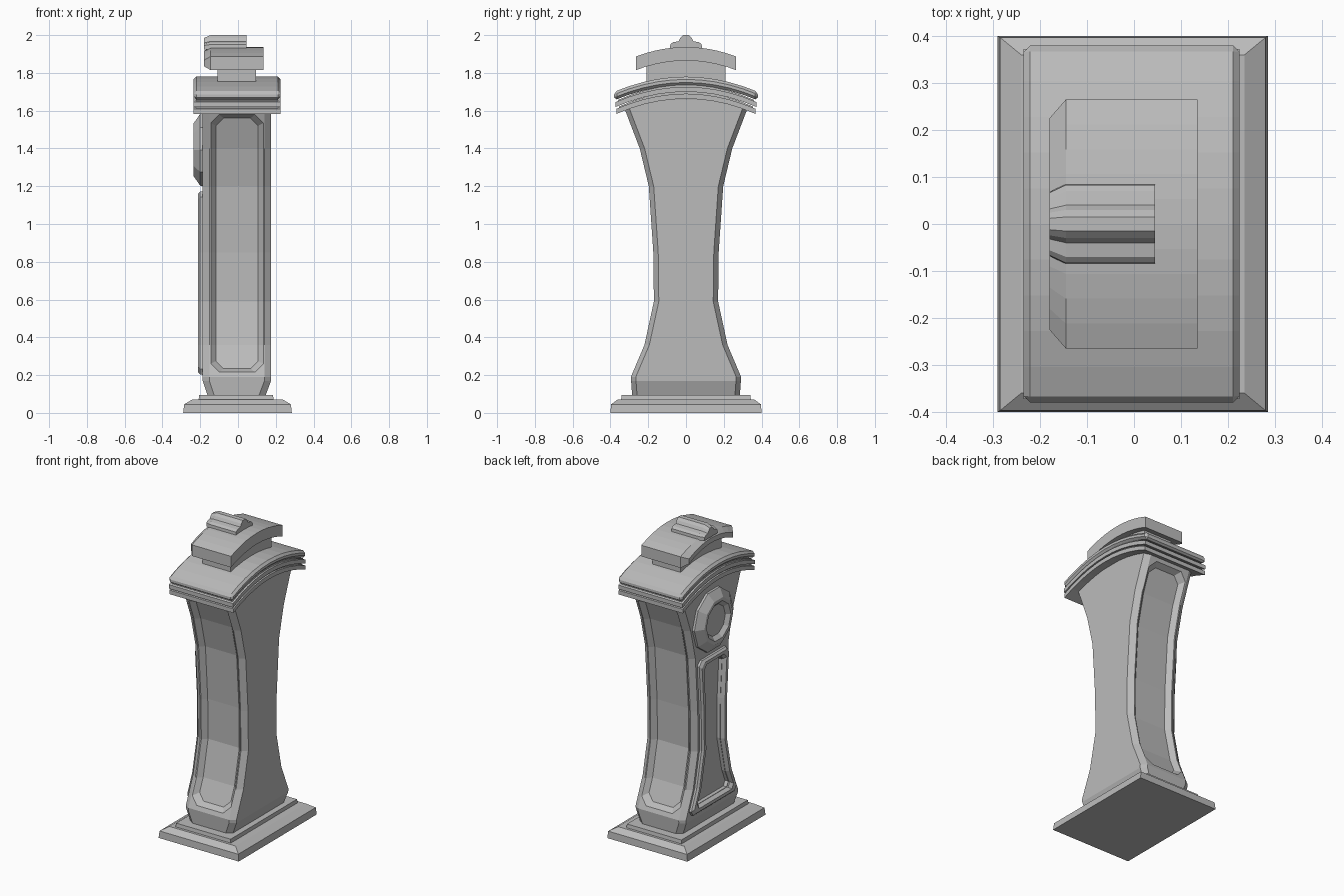
import bpy, bmesh, math

cube = bpy.data.objects.get("Cube")
if cube:
    bpy.data.objects.remove(cube, do_unlink=True)

grey = bpy.data.materials.new("plain grey")
grey.use_nodes = True
grey.diffuse_color = (0.5, 0.5, 0.5, 1)
grey.node_tree.nodes["Principled BSDF"].inputs["Base Color"].default_value = grey.diffuse_color

# Hourglass half width by height
WAIST = [(0.09, 0.285), (0.19, 0.292), (0.36, 0.22), (0.59, 0.17), (0.85, 0.173),
         (1.2, 0.197), (1.4, 0.245), (1.61, 0.325)]


def width(z):
    for (z0, w0), (z1, w1) in zip(WAIST, WAIST[1:]):
        if z <= z1:
            return w0 + (w1 - w0) * (z - z0) / (z1 - z0)
    return WAIST[-1][1]


def stack(name, rings, closed=False):
    """Skin a series of matching point rings; ends are capped unless closed."""
    bm = bmesh.new()
    loops = [[bm.verts.new(p) for p in ring] for ring in rings]
    n = len(loops[0])
    pairs = list(zip(loops, loops[1:]))
    if closed:
        pairs.append((loops[-1], loops[0]))
    for a, b in pairs:
        for i in range(n):
            j = (i + 1) % n
            bm.faces.new((a[i], a[j], b[j], b[i]))
    if not closed:
        for loop in (loops[0], loops[-1]):
            for i in range(n // 2 - 1):
                bm.faces.new((loop[i], loop[i + 1], loop[n - 2 - i], loop[n - 1 - i]))
    bmesh.ops.recalc_face_normals(bm, faces=bm.faces)
    mesh = bpy.data.meshes.new(name)
    bm.to_mesh(mesh)
    bm.free()
    mesh.materials.append(grey)
    ob = bpy.data.objects.new(name, mesh)
    bpy.context.collection.objects.link(ob)
    return ob


def cut(target, cutter):
    cutter.hide_render = True
    mod = target.modifiers.new("recess", "BOOLEAN")
    mod.operation, mod.object, mod.solver = "DIFFERENCE", cutter, "EXACT"
    bpy.context.view_layer.objects.active = target
    bpy.ops.object.modifier_apply(modifier=mod.name)
    bpy.data.objects.remove(cutter, do_unlink=True)


def panel(z0, z1, half, corner):
    """Outline of a tall panel with cut corners, as (across, z) pairs."""
    zs = [z0, z0 + corner] + [z for z, _ in WAIST if z0 + corner < z < z1 - corner] + [z1 - corner, z1]
    right = [(half(z) - (corner if z in (z0, z1) else 0), z) for z in zs]
    return [(-u, z) for u, z in right] + right[::-1]


def rect(x0, x1, y, z):
    return [(x0, -y, z), (x0, y, z), (x1, y, z), (x1, -y, z)]


def arch(x, half, top, drop, thick, inset=0.0):
    """Arched strip outline in the plane at x."""
    steps = [i / 5 for i in range(-5, 6)]
    curve = [(t * (half - inset), top - drop * abs(t) ** 2) for t in steps]
    return ([(x, y, z - thick + inset / 2) for y, z in curve]
            + [(x, y, z - inset / 2) for y, z in curve[::-1]])


# Stepped base
stack("base_plinth", [rect(-0.29, 0.285, 0.4, 0), rect(-0.285, 0.28, 0.397, 0.045),
                      rect(-0.24, 0.235, 0.36, 0.072)])
stack("base_step", [rect(-0.21, 0.19, 0.345, 0.06), rect(-0.205, 0.185, 0.34, 0.095)])

# Hourglass case with bevelled edges, undercut at the foot
sections = []
for z in [0.09, 0.17] + [z for z, _ in WAIST[1:]] + [1.66]:
    x0, x1 = (-0.16, 0.145) if z < 0.1 else (-0.187, 0.175)
    w, c, d = (0.2 if z > 1.62 else width(z)), 0.035, 0.026
    sections.append([(x0, -w + d, z), (x0, w - d, z), (x0 + c, w, z), (x1 - c, w, z),
                     (x1, w - d, z), (x1, -w + d, z), (x1 - c, -w, z), (x0 + c, -w, z)])
case = stack("clock_case", sections)

# Recessed panel on each side
for side in (-1, 1):
    outer = panel(0.215, 1.58, lambda z: 0.14, 0.045)
    inner = panel(0.235, 1.56, lambda z: 0.112, 0.04)
    cut(case, stack("side_cutter", [
        [(u - 0.005, side * (width(z) + 0.03), z) for u, z in outer],
        [(u - 0.005, side * (width(z) + 0.001), z) for u, z in outer],
        [(u - 0.005, side * (width(z) - 0.03), z) for u, z in inner]]))


# Door: raised frame around a sunken panel
def door(x, inset):
    outline = panel(0.2 + inset, 1.175 - inset, lambda z: width(z) - 0.04 - inset, 0.03)
    return [(x, y, z) for y, z in outline]


cut(case, stack("door_cutter", [door(-0.25, 0.045), door(-0.165, 0.05)]))
stack("door_frame", [door(-0.175, 0), door(-0.2, 0.003), door(-0.212, 0.015), door(-0.212, 0.035),
                     door(-0.195, 0.046), door(-0.175, 0.046)], closed=True)


# Clock dial with raised ring
def ring(x, r, n=10):
    return [(x, r * math.sin((i + 0.5) * math.tau / n), 1.393 + r * math.cos((i + 0.5) * math.tau / n))
            for i in range(n)]


stack("dial", [ring(-0.17, 0.205), ring(-0.2, 0.2), ring(-0.235, 0.147), ring(-0.235, 0.125),
               ring(-0.212, 0.1)])

# Arched cornice: three mouldings with grooves between
for name, half, top, thick, trim in [
        ("cornice_lower", 0.368, 1.69, 0.027, 0), ("cornice_groove_lower", 0.355, 1.702, 0.016, 0.012),
        ("cornice_middle", 0.372, 1.726, 0.026, 0), ("cornice_groove_upper", 0.36, 1.737, 0.016, 0.012),
        ("cornice_upper", 0.38, 1.78, 0.045, 0)]:
    ob = stack(name, [arch(x, half, top, 0.08, thick) for x in (-0.235 + trim, 0.225 - trim)])
    if name == "cornice_upper":
        bevel = ob.modifiers.new("soft edge", "BEVEL")
        bevel.width, bevel.segments = 0.014, 1

# Crown: neck, arched block and scrolled ornament
stack("crown_neck", [arch(x, 0.21, 1.885, 0.025, 0.14) for x in (-0.108, 0.095)])
stack("crown_arch", [arch(0.135, 0.265, 1.937, 0.05, 0.072), arch(-0.145, 0.265, 1.937, 0.05, 0.072),
                     arch(-0.18, 0.265, 1.937, 0.05, 0.072, 0.04)])

HALF = [(0.085, 1.925), (0.083, 1.95), (0.07, 1.962), (0.04, 1.967), (0.03, 1.985), (0.015, 2.0)]


def ornament(x, s):
    pts = [(y * s, 1.925 + (z - 1.925) * s) for y, z in HALF]
    return [(x, -y, z) for y, z in pts] + [(x, y, z) for y, z in pts[::-1]]


stack("crown_ornament", [ornament(0.045, 1), ornament(-0.145, 1), ornament(-0.18, 0.8)])
